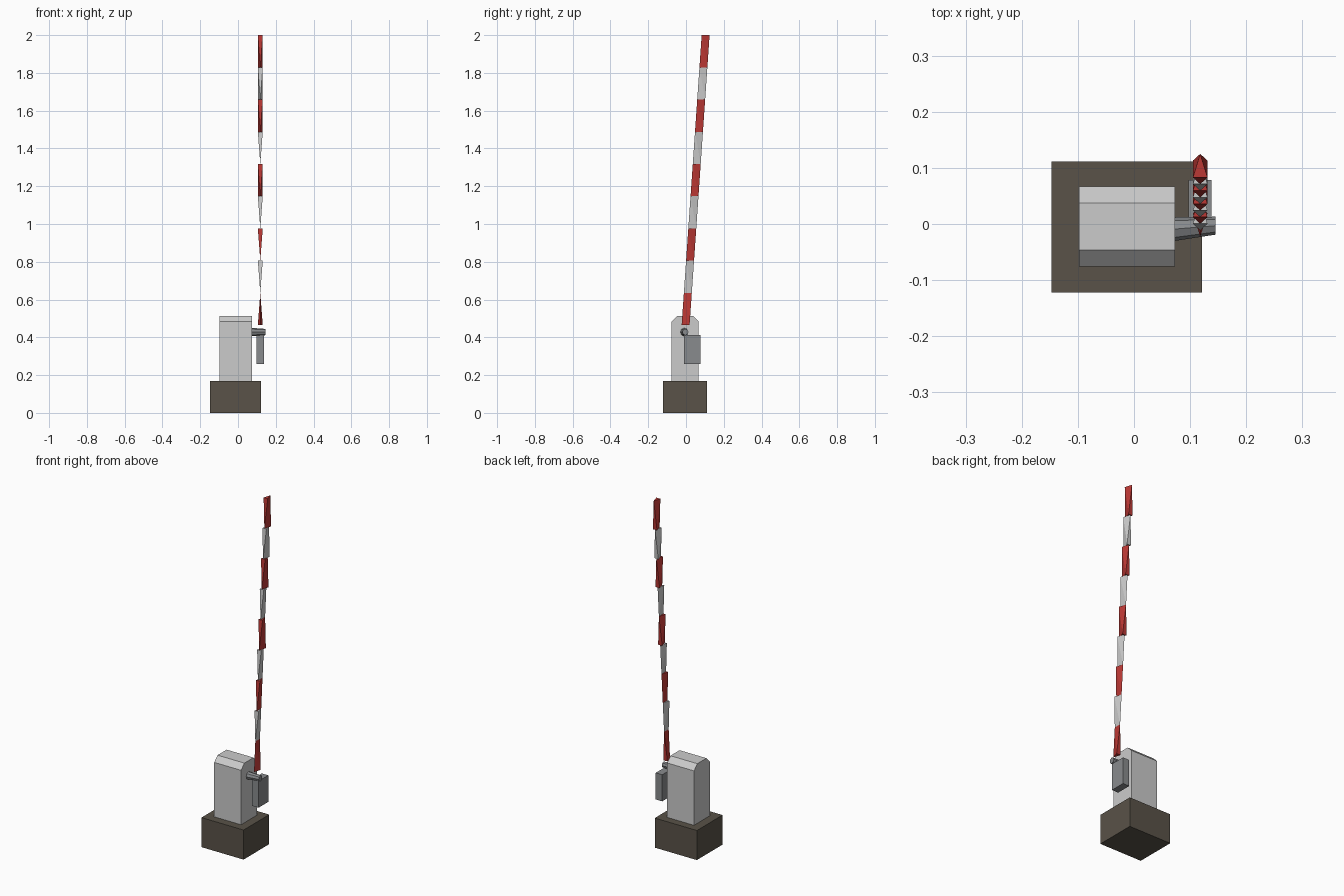
import bpy, bmesh, math

if "Cube" in bpy.data.objects:
    bpy.data.objects.remove(bpy.data.objects["Cube"])


def make_material(name, rgb):
    m = bpy.data.materials.new(name)
    m.diffuse_color = (*rgb, 1)
    m.use_nodes = True
    m.node_tree.nodes["Principled BSDF"].inputs["Base Color"].default_value = m.diffuse_color
    return m


GREY = make_material("light_grey", (0.55, 0.58, 0.58))
STONE = make_material("dark_stone", (0.10, 0.085, 0.065))
RED = make_material("red_paint", (0.5, 0.04, 0.035))
WHITE = make_material("white_paint", (0.6, 0.6, 0.6))
STEEL = make_material("steel", (0.25, 0.26, 0.27))


def add_mesh(name, bm, mat):
    bmesh.ops.recalc_face_normals(bm, faces=bm.faces)
    me = bpy.data.meshes.new(name)
    bm.to_mesh(me)
    bm.free()
    me.materials.append(mat)
    ob = bpy.data.objects.new(name, me)
    bpy.context.collection.objects.link(ob)


def extrude_x(name, profile, x0, x1, mat):
    """Extrude a (y, z) outline along x."""
    bm = bmesh.new()
    face = bm.faces.new([bm.verts.new((x0, y, z)) for y, z in profile])
    ext = bmesh.ops.extrude_face_region(bm, geom=[face], use_keep_orig=True)
    for v in ext["geom"]:
        if isinstance(v, bmesh.types.BMVert):
            v.co.x = x1
    add_mesh(name, bm, mat)


def rect(y0, y1, z0, z1):
    return [(y0, z0), (y1, z0), (y1, z1), (y0, z1)]


# Foundation, chamfered cabinet and counterweight
extrude_x("foundation", rect(-0.122, 0.111, 0, 0.17), -0.147, 0.121, STONE)
extrude_x("cabinet", [(-0.076, 0.17), (0.067, 0.17), (0.067, 0.483), (0.037, 0.513),
                      (-0.046, 0.513), (-0.076, 0.483)], -0.098, 0.073, GREY)
extrude_x("counterweight", rect(-0.01, 0.078, 0.26, 0.413), 0.097, 0.138, STEEL)

# Tapered pivot shaft
bm = bmesh.new()
rings = []
for x, y, r in [(0.073, -0.009, 0.021), (0.145, -0.003, 0.016)]:
    rings.append([bm.verts.new((x, y + r * math.cos(i * math.tau / 8),
                                0.428 + 1.05 * r * math.sin(i * math.tau / 8)))
                  for i in range(8)])
for ring in rings:
    bm.faces.new(ring)
for i in range(8):
    j = (i + 1) % 8
    bm.faces.new((rings[0][i], rings[0][j], rings[1][j], rings[1][i]))
add_mesh("pivot_shaft", bm, STEEL)

# Striped boom: each stripe is a twisted low-poly wedge, some pinched at one end
BX, HALF, DEPTH = 0.118, 0.013, 0.042
Z0, STEP = 0.465, (2.0 - 0.465) / 9
PINCH_BOTTOM, PINCH_TOP = {1, 2, 3, 5}, {0}
for i in range(9):
    zb, zt = Z0 + i * STEP, Z0 + (i + 1) * STEP
    yb, yt = (-0.023 + 0.069 * (z - Z0) for z in (zb, zt))
    wb = 0 if i in PINCH_BOTTOM else HALF
    wt = 0 if i in PINCH_TOP else HALF
    pts = {(BX, yb, zb), (BX - wb, yb + DEPTH, zb), (BX + wb, yb + DEPTH, zb),
           (BX, yt + DEPTH, zt), (BX - wt, yt, zt), (BX + wt, yt, zt)}
    bm = bmesh.new()
    for p in sorted(pts):
        bm.verts.new(p)
    bmesh.ops.convex_hull(bm, input=bm.verts)
    add_mesh(f"boom_stripe_{i + 1}", bm, WHITE if i % 2 else RED)
